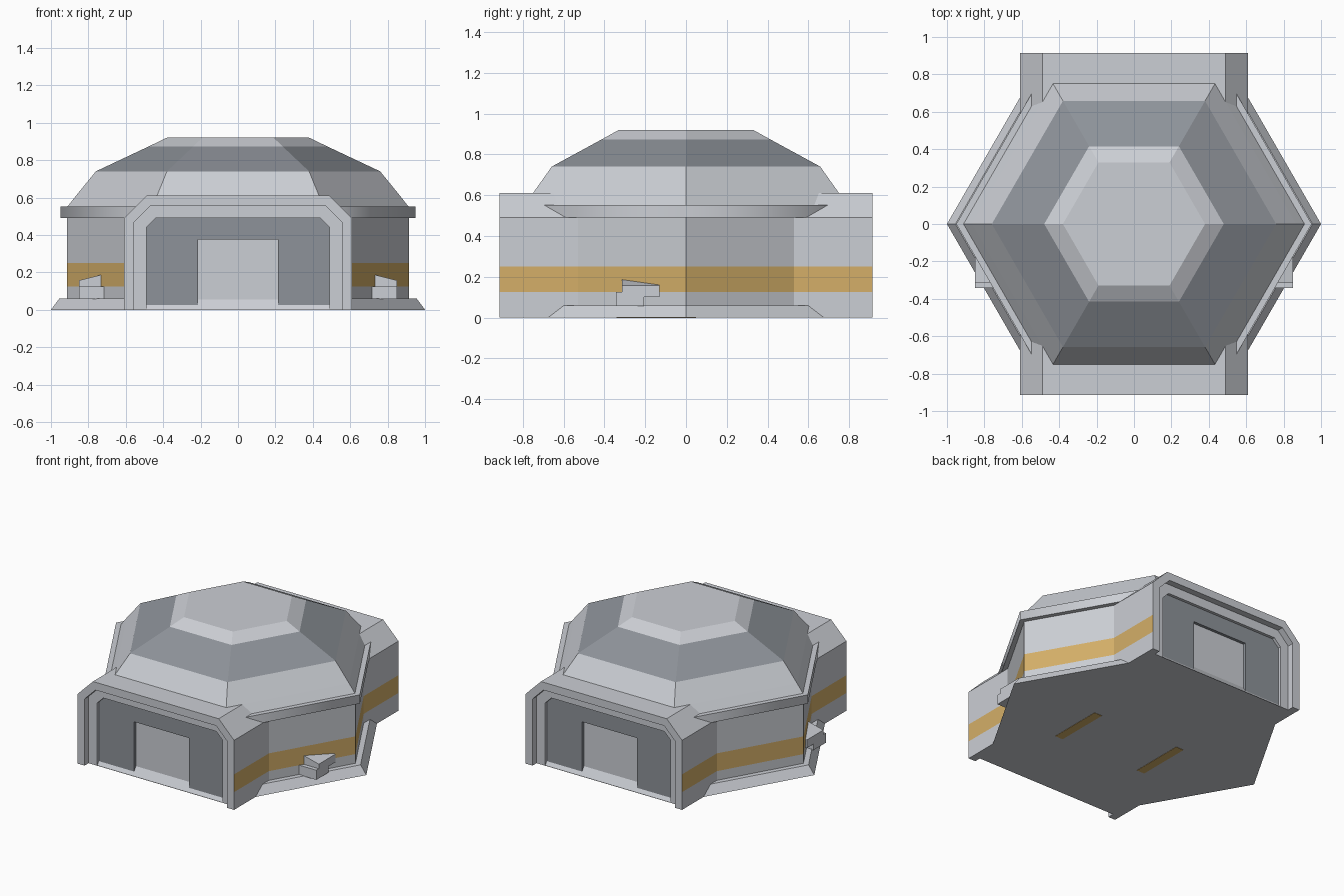
import bpy, bmesh, math

cube = bpy.data.objects.get("Cube")
if cube:
    bpy.data.objects.remove(cube, do_unlink=True)


def material(name, rgb):
    m = bpy.data.materials.new(name)
    m.use_nodes = True
    m.diffuse_color = (*rgb, 1)
    m.node_tree.nodes["Principled BSDF"].inputs["Base Color"].default_value = (*rgb, 1)
    return m


MATS = [material("pale_grey", (0.60, 0.62, 0.66)),
        material("slate_grey", (0.27, 0.29, 0.32)),
        material("gold", (0.66, 0.43, 0.14))]
PALE, SLATE, GOLD = range(3)
STRIPE = (0.125, 0.25)


def finish(name, bm, recalc=True):
    if recalc:
        bmesh.ops.recalc_face_normals(bm, faces=bm.faces)
    me = bpy.data.meshes.new(name)
    bm.to_mesh(me)
    bm.free()
    for m in MATS:
        me.materials.append(m)
    ob = bpy.data.objects.new(name, me)
    bpy.context.collection.objects.link(ob)
    return ob


def bridge(bm, a, b, closed=True, mat=lambda i: PALE):
    n = len(a)
    for i in range(n if closed else n - 1):
        j = (i + 1) % n
        bm.faces.new((a[i], a[j], b[j], b[i])).material_index = mat(i)


def hexagon(name, rings, band=None, color=PALE, loop=False):
    """Loft hexagons of (radius, height); one band may take another colour."""
    bm = bmesh.new()
    loops = [[bm.verts.new((r * math.cos(k * math.pi / 3), r * math.sin(k * math.pi / 3), z))
              for k in range(6)] for r, z in rings]
    for i in range(len(loops) - 1):
        bridge(bm, loops[i], loops[i + 1], mat=lambda k: color if i == band else PALE)
    if loop:
        bridge(bm, loops[-1], loops[0])
    else:
        bm.faces.new(loops[0])
        bm.faces.new(loops[-1])
    return finish(name, bm)


def prism(name, profile, y0, y1, color=PALE):
    """Extrude an x-z profile along y."""
    bm = bmesh.new()
    a, b = [[bm.verts.new((x, y, z)) for x, z in profile] for y in (y0, y1)]
    bridge(bm, a, b)
    bm.faces.new(a)
    bm.faces.new(b)
    for f in bm.faces:
        f.material_index = color
    return finish(name, bm)


def box(name, x0, x1, y0, y1, z0, z1, color=PALE):
    return prism(name, [(x0, z0), (x1, z0), (x1, z1), (x0, z1)], y0, y1, color)


def arch(w, h, c):
    """Chamfered doorway outline, with points at the stripe heights."""
    half = [(w, 0), (w, STRIPE[0]), (w, STRIPE[1]), (w, h - c), (w - c, h)]
    return half + [(-x, z) for x, z in reversed(half)]


# Hexagonal body
hexagon("skirt", [(1, 0), (0.955, 0.06), (0.88, 0.06)])
hexagon("wall", [(0.915, 0.03), (0.915, STRIPE[0]), (0.915, STRIPE[1]), (0.915, 0.52)],
        band=1, color=GOLD)
eave = hexagon("eave", [(0.89, 0.49), (0.95, 0.49), (0.95, 0.552), (0.89, 0.552)], loop=True)
hexagon("dome", [(0.917, 0.545), (0.866, 0.61), (0.76, 0.74), (0.48, 0.872), (0.38, 0.92)],
        band=2, color=SLATE)

# Soft corners on the eave
bpy.ops.object.select_all(action="DESELECT")
eave.select_set(True)
bpy.context.view_layer.objects.active = eave
bpy.ops.object.shade_smooth_by_angle(angle=math.radians(70))


# Entrance porches at the front and back
DOOR_W, DOOR_H = 0.215, 0.375
OUTER, INNER, PANEL = (0.61, 0.61, 0.12), (0.555, 0.555, 0.085), (0.49, 0.49, 0.05)


def porch(side, s):
    bm = bmesh.new()
    steps = [(OUTER, 0.4), (OUTER, 0.915), (INNER, 0.915), (INNER, 0.87),
             (PANEL, 0.87), (PANEL, 0.85)]
    loops = [[bm.verts.new((x, s * y, z)) for x, z in arch(*shape)] for shape, y in steps]
    for i in range(len(loops) - 1):
        bridge(bm, loops[i], loops[i + 1], closed=False,
               mat=lambda k: GOLD if i == 0 and k in (1, 7) else PALE)
    # Underside follows the recess between the two legs
    bm.faces.new([l[0] for l in loops[:4]] + [l[-1] for l in reversed(loops[:4])])
    finish(side + "_porch", bm)

    # Dark panel with a doorway cut into it
    bm = bmesh.new()
    door = [(-DOOR_W, 0), (-DOOR_W, DOOR_H), (DOOR_W, DOOR_H), (DOOR_W, 0)]
    edge = [bm.verts.new((x, s * 0.85, z)) for x, z in arch(*PANEL)]
    hole = [bm.verts.new((x, s * 0.85, z)) for x, z in door]
    deep = [bm.verts.new((x, s * 0.83, z)) for x, z in door]
    bm.faces.new(edge + hole)
    bridge(bm, hole, deep, closed=False)
    for f in bm.faces:
        f.material_index = SLATE
    bm.faces.new(deep).material_index = PALE
    bm.normal_update()
    if bm.faces[:][0].normal.y * s < 0:
        bmesh.ops.reverse_faces(bm, faces=bm.faces[:])
    finish(side + "_door_panel", bm, recalc=True)


porch("front", -1)
porch("back", 1)

# Wall units and underside bars, mirrored left and right
for side, s in (("left", 1), ("right", -1)):
    profile = [(0.68, 0.10), (0.85, 0.10), (0.85, 0.157), (0.73, 0.187), (0.68, 0.187)]
    prism(side + "_wall_unit", [(s * x, z) for x, z in profile], -0.315, -0.13)
    box(side + "_wall_unit_foot", s * 0.68, s * 0.85, -0.343, -0.205, 0.057, 0.125)
    box(side + "_underside_bar", s * 0.31, s * 0.37, -0.34, 0.05, -0.002, 0.004, GOLD)
